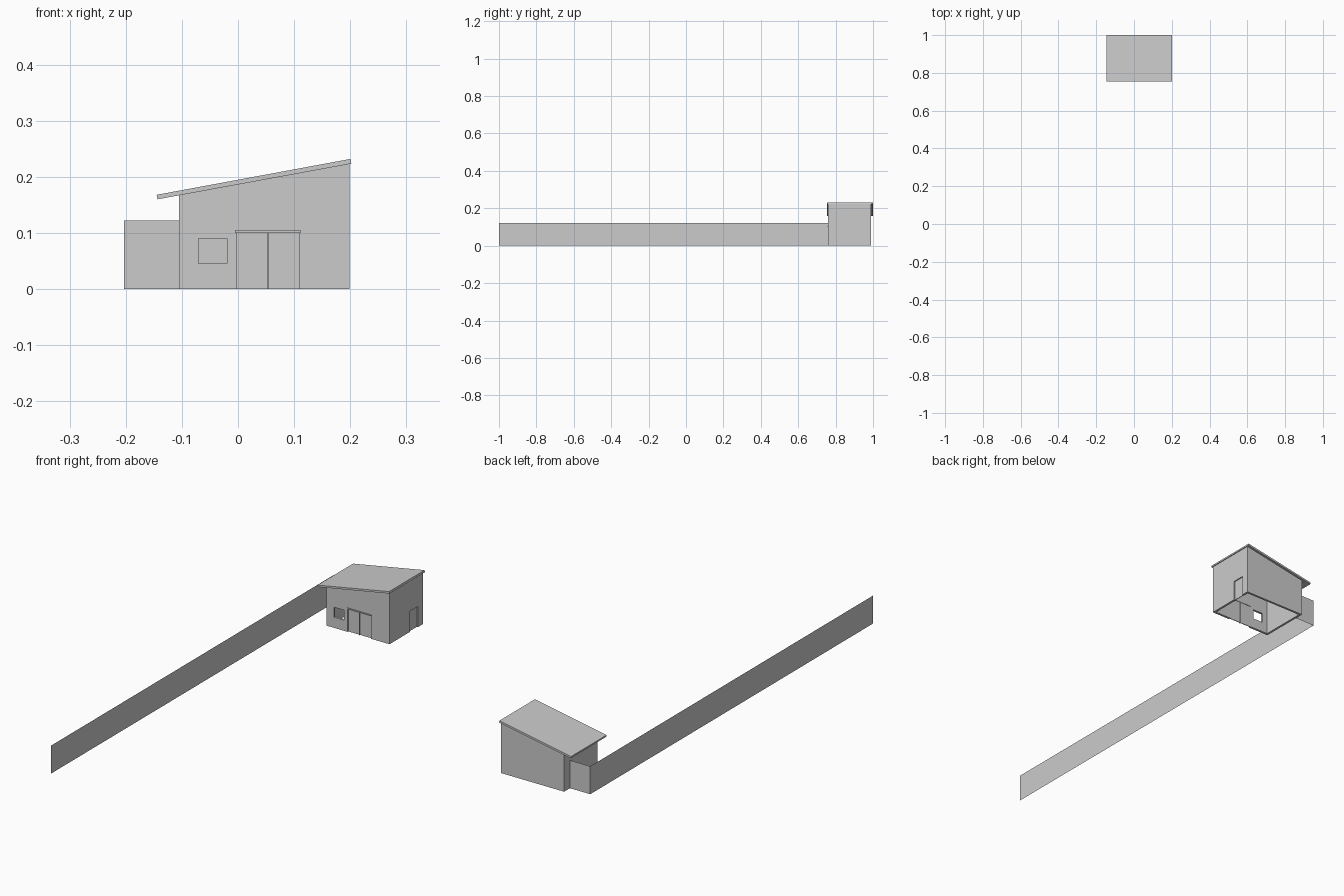
import bpy, bmesh

if "Cube" in bpy.data.objects:
    bpy.data.objects.remove(bpy.data.objects["Cube"])


def mesh_object(name, bm):
    bmesh.ops.recalc_face_normals(bm, faces=bm.faces)
    me = bpy.data.meshes.new(name)
    bm.to_mesh(me)
    bm.free()
    ob = bpy.data.objects.new(name, me)
    bpy.context.collection.objects.link(ob)
    return ob


def prism(name, profile, y0, y1):
    """Extrude an (x, z) profile along y."""
    bm = bmesh.new()
    face = bm.faces.new([bm.verts.new((x, y0, z)) for x, z in profile])
    ext = bmesh.ops.extrude_face_region(bm, geom=[face])
    verts = [v for v in ext["geom"] if isinstance(v, bmesh.types.BMVert)]
    bmesh.ops.translate(bm, verts=verts, vec=(0, y1 - y0, 0))
    return mesh_object(name, bm)


def box(name, x0, x1, y0, y1, z0, z1):
    return prism(name, [(x0, z0), (x1, z0), (x1, z1), (x0, z1)], y0, y1)


def cut(target, cutter):
    mod = target.modifiers.new("cut", 'BOOLEAN')
    mod.operation = 'DIFFERENCE'
    mod.solver = 'EXACT'
    mod.object = cutter
    bpy.context.view_layer.objects.active = target
    bpy.ops.object.modifier_apply(modifier=mod.name)
    bpy.data.objects.remove(cutter)


X0, X1, Y0, Y1, T = -0.105, 0.199, 0.76, 0.99, 0.01

# Hollow walls, open at the bottom, with sloping top
walls = prism("walls", [(X0, 0), (X1, 0), (X1, 0.2235), (X0, 0.1675)], Y0, Y1)
cut(walls, box("room_cutter", X0 + T, X1 - T, Y0 + T, Y1 - T, -0.1, 0.4))
cut(walls, box("window_cutter", -0.07, -0.02, Y0 - 0.02, Y0 + 0.02, 0.046, 0.09))
cut(walls, box("front_door_cutter", -0.005, 0.111, Y0 - 0.02, Y0 + 0.02, -0.1, 0.1))
cut(walls, box("side_door_cutter", X1 - 0.02, X1 + 0.02, 0.90, 0.957, -0.1, 0.09))

# Single-pitch roof slab
prism("roof", [(-0.1435, 0.160), (0.202, 0.2235), (0.2005, 0.232), (-0.145, 0.168)],
      0.755, 1.0)

# Front double door with slim frame and header
for side, x in (("left", -0.003), ("right", 0.054)):
    box("front_door_" + side, x, x + 0.055, Y0 + 0.005, Y0 + 0.008, 0, 0.1)
for i, x in enumerate((-0.005, 0.052, 0.109)):
    box(f"door_post_{i}", x, x + 0.002, Y0, Y0 + T, 0, 0.1)
box("door_header", -0.005, 0.111, Y0 - 0.003, Y0 + 0.002, 0.1, 0.105)

# Recessed side door
box("side_door", X1 - 0.008, X1 - 0.005, 0.90, 0.957, 0, 0.09)

# Thin garden fence: long side run plus a short return to the house
bm = bmesh.new()
path = [(-0.203, -1.0), (-0.203, 0.95), (X0, 0.95)]
low = [bm.verts.new((x, y, 0)) for x, y in path]
top = [bm.verts.new((x, y, 0.122)) for x, y in path]
for i in range(2):
    bm.faces.new((low[i], low[i + 1], top[i + 1], top[i]))
mesh_object("fence", bm)
